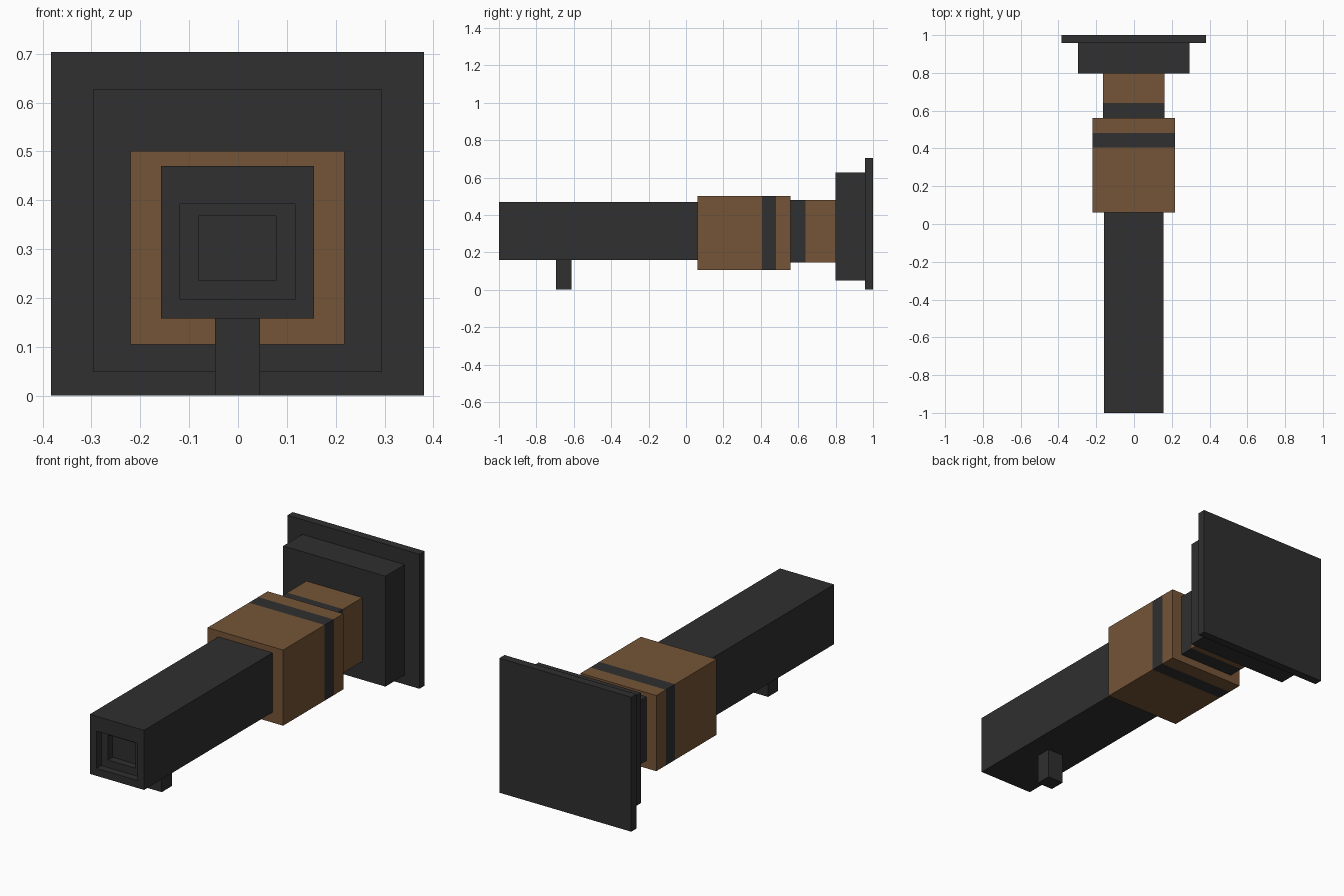
import bpy, bmesh

if "Cube" in bpy.data.objects:
    bpy.data.objects.remove(bpy.data.objects["Cube"])

CX = -0.001  # shared centre line of the body


def material(name, rgb):
    m = bpy.data.materials.new(name)
    m.diffuse_color = (*rgb, 1.0)
    m.use_nodes = True
    m.node_tree.nodes["Principled BSDF"].inputs["Base Color"].default_value = m.diffuse_color
    return m


DARK = material("dark_iron", (0.029, 0.029, 0.029))
BROWN = material("brown_wood", (0.178, 0.090, 0.038))


def ringed_part(name, rings, mats, band=None):
    """Skin rectangular rings (y, half_width, z0, z1) into a closed solid.
    Faces whose centre lies in the y range 'band' get the second material."""
    bm = bmesh.new()
    loops = []
    for y, w, z0, z1 in rings:
        corners = [(-w, z0), (w, z0), (w, z1), (-w, z1)]
        loops.append([bm.verts.new((CX + x, y, z)) for x, z in corners])
    for a, b in zip(loops, loops[1:]):
        for i in range(4):
            j = (i + 1) % 4
            bm.faces.new((a[i], a[j], b[j], b[i]))
    bm.faces.new(loops[0])
    bm.faces.new(loops[-1])
    bmesh.ops.recalc_face_normals(bm, faces=bm.faces)
    if band:
        for f in bm.faces:
            if band[0] <= f.calc_center_median().y <= band[1]:
                f.material_index = 1
    mesh = bpy.data.meshes.new(name)
    bm.to_mesh(mesh)
    bm.free()
    for m in mats:
        mesh.materials.append(m)
    obj = bpy.data.objects.new(name, mesh)
    bpy.context.collection.objects.link(obj)
    return obj


def block(name, w, z0, z1, ys, mats, band=None):
    return ringed_part(name, [(y, w, z0, z1) for y in ys], mats, band)


# Barrel with a two-step recessed muzzle
ringed_part("barrel", [
    (0.062, 0.157, 0.158, 0.470),
    (-1.000, 0.157, 0.158, 0.470),
    (-1.000, 0.118, 0.197, 0.392),
    (-0.961, 0.118, 0.197, 0.392),
    (-0.961, 0.079, 0.236, 0.368),
    (-0.922, 0.079, 0.236, 0.368),
], [DARK])

# Small post under the barrel
block("front_post", 0.046, 0.0, 0.158, (-0.695, -0.612), [DARK])

# Wooden grip block and neck, each with a dark band
block("grip_block", 0.219, 0.105, 0.501, (0.062, 0.405, 0.481, 0.560),
      [BROWN, DARK], (0.405, 0.481))
block("neck", 0.162, 0.145, 0.479, (0.560, 0.640, 0.800),
      [BROWN, DARK], (0.560, 0.640))

# Stepped rear plates
block("rear_block", 0.296, 0.049, 0.627, (0.798, 0.957), [DARK])
block("rear_plate", 0.382, 0.0, 0.704, (0.957, 1.0), [DARK])
